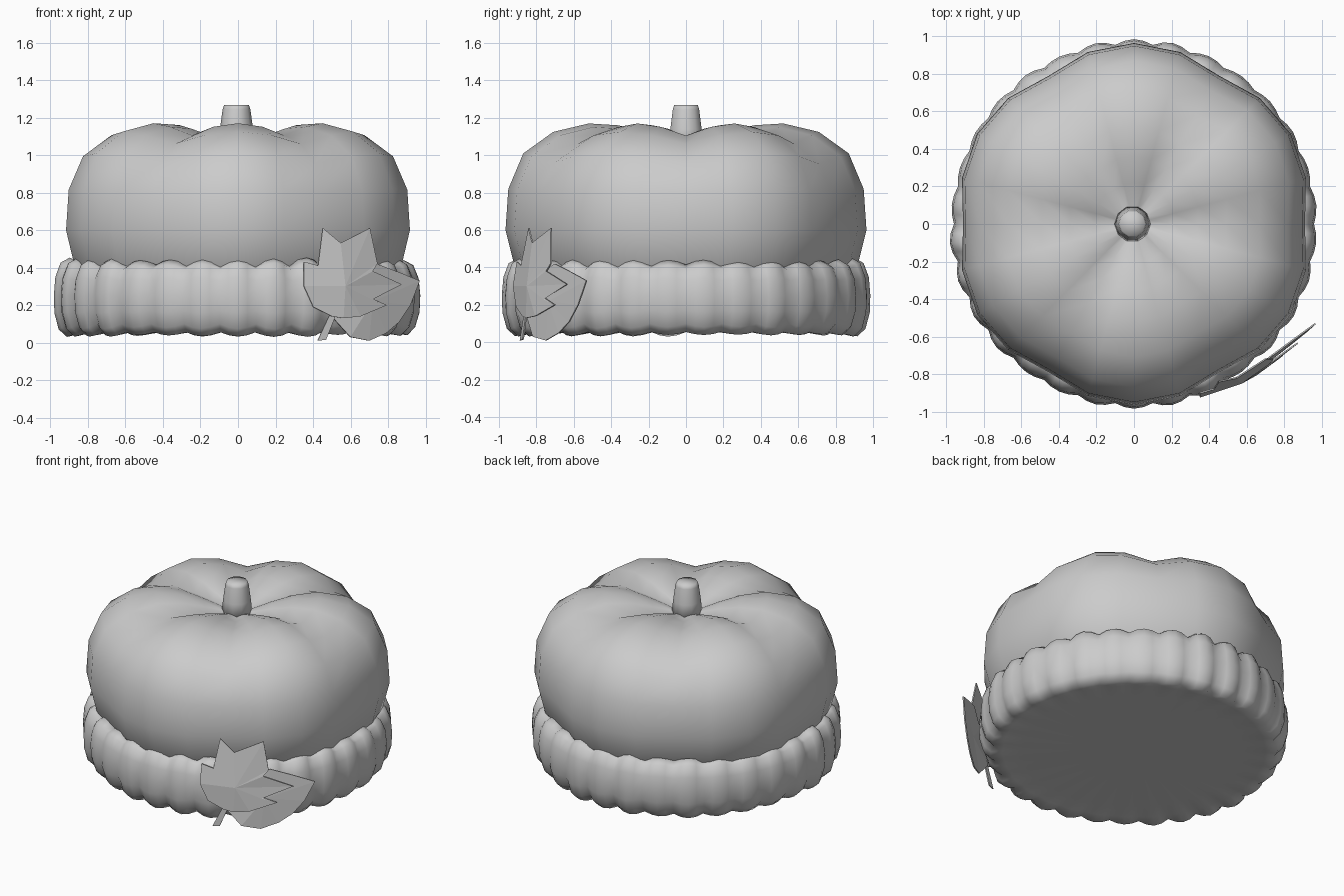
import bpy, math, random
from math import sin, cos, pi

if "Cube" in bpy.data.objects:
    bpy.data.objects.remove(bpy.data.objects["Cube"])

random.seed(4)


def make_object(name, verts, faces, smooth=True):
    mesh = bpy.data.meshes.new(name)
    mesh.from_pydata(verts, [], faces)
    mesh.update()
    ob = bpy.data.objects.new(name, mesh)
    bpy.context.collection.objects.link(ob)
    for p in mesh.polygons:
        p.use_smooth = smooth
    return ob


def lathe(name, rings, segs, point):
    """Rings run bottom to top; both ends are closed with fans."""
    verts, faces = [], []
    for ring in rings:
        verts += [point(ring, k) for k in range(segs)]
    for j in range(len(rings) - 1):
        for k in range(segs):
            n = (k + 1) % segs
            a, b = j * segs, (j + 1) * segs
            faces.append((a + k, a + n, b + n, b + k))
    top = (len(rings) - 1) * segs
    for base, flip in ((0, True), (top, False)):
        z = sum(v[2] for v in verts[base:base + segs]) / segs
        c = len(verts)
        verts.append((0, 0, z))
        for k in range(segs):
            n = (k + 1) % segs
            faces.append((base + n, base + k, c) if flip else (base + k, base + n, c))
    return make_object(name, verts, faces)


# Pumpkin body: six lobes with grooves that deepen over the top
SEGS = 24
body = [(0.60, 0.12), (0.80, 0.25), (0.92, 0.42), (0.965, 0.60), (0.95, 0.82),
        (0.87, 1.01), (0.71, 1.125), (0.52, 1.17), (0.36, 1.16), (0.22, 1.12), (0.08, 1.07)]


def body_point(ring, k):
    r, z = ring
    a = 2 * pi * k / SEGS
    g = 1 - abs(sin(3 * a))
    rr = r * (1 - 0.055 * g)
    dip = 0.065 * g * min(1, max(0, (z - 0.75) / 0.3)) * min(1, r / 0.35)
    return (rr * cos(a), rr * sin(a), z - dip)


lathe("pumpkin_body", body, SEGS, body_point)

# Stalk
lathe("stalk", [(0.10, 1.03), (0.088, 1.14), (0.074, 1.245), (0.066, 1.268)], 10,
      lambda ring, k: (ring[0] * cos(pi * k / 5) - 0.008, ring[0] * sin(pi * k / 5), ring[1]))

# Puffy scalloped band with a flat underside
PUFFS, PER = 30, 4
BSEGS = PUFFS * PER
amps = [random.uniform(0.5, 1.0) for _ in range(PUFFS)]
band = [(0.70, 0.055, 0), (0.83, 0.055, 0.2), (0.90, 0.055, 0.8), (0.94, 0.10, 1), (0.965, 0.17, 0.9),
        (0.97, 0.25, 0.8), (0.96, 0.33, 0.9), (0.93, 0.39, 1), (0.88, 0.415, 1), (0.80, 0.38, 0.4)]


def band_point(ring, k):
    r, z, w = ring
    a = 2 * pi * k / BSEGS
    puff = abs(sin(pi * (k % PER) / PER)) * amps[k // PER] * w
    rr = r - 0.012 * w + 0.035 * puff
    zz = z + 0.04 * puff * max(-0.8, min(1, (z - 0.23) / 0.17))
    return (rr * cos(a), rr * sin(a), zz)


lathe("puffy_band", band, BSEGS, band_point)

# Leaf: front sheet with jagged tips over a rounded rear sheet
BEND = [(0.30, -0.935), (0.60, -0.835), (0.73, -0.745), (1.0, -0.53)]


def bend_y(x):
    for (x0, y0), (x1, y1) in zip(BEND, BEND[1:]):
        if x <= x1:
            return y0 + (y1 - y0) * (x - x0) / (x1 - x0)
    return BEND[-1][1]


def leaf(name, outline, centre, back):
    pts = [centre] + outline
    verts = [(x, bend_y(x) + back + 0.16 * max(0, z - 0.3), z) for x, z in pts]
    n = len(outline)
    faces = [(0, 1 + k, 1 + (k + 1) % n) for k in range(n)]
    ob = make_object(name, verts, faces, smooth=False)
    mod = ob.modifiers.new("thickness", 'SOLIDIFY')
    mod.thickness = 0.008
    return ob


leaf("leaf_front", [(0.50, 0.14), (0.40, 0.19), (0.35, 0.30), (0.35, 0.43), (0.425, 0.41),
                    (0.45, 0.61), (0.545, 0.53), (0.70, 0.61), (0.74, 0.42), (0.715, 0.38),
                    (0.87, 0.31), (0.715, 0.235), (0.79, 0.20), (0.65, 0.14), (0.56, 0.13)],
     (0.57, 0.30), 0)
leaf("leaf_rear", [(0.50, 0.14), (0.60, 0.03), (0.70, 0.01), (0.79, 0.05), (0.86, 0.11),
                   (0.92, 0.20), (0.97, 0.33), (0.86, 0.375), (0.74, 0.42), (0.60, 0.35)],
     (0.72, 0.22), 0.015)
leaf("leaf_stalk", [(0.425, 0.01), (0.47, 0.015), (0.52, 0.14), (0.49, 0.15)], (0.48, 0.09), 0.004)
